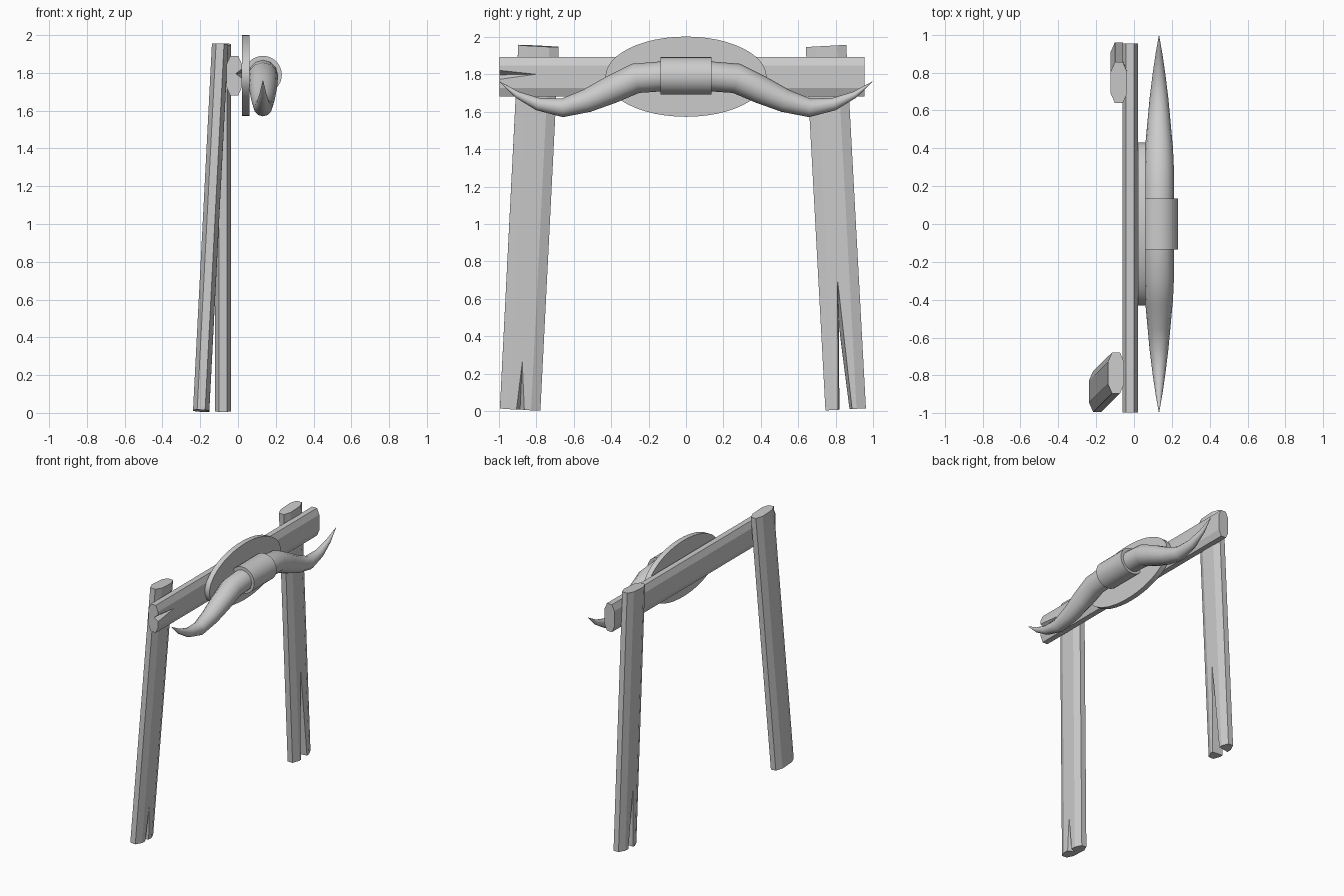
import bpy, bmesh, math
from mathutils import Vector

old = bpy.data.objects.get("Cube")
if old:
    bpy.data.objects.remove(old, do_unlink=True)

grey = bpy.data.materials.new("plain_grey")
grey.use_nodes = True
colour = (0.6, 0.6, 0.6, 1)
grey.diffuse_color = colour
grey.node_tree.nodes["Principled BSDF"].inputs["Base Color"].default_value = colour


def loft(name, rings, smooth=False):
    """Skin a list of vertex rings and cap both ends."""
    bm = bmesh.new()
    loops = [[bm.verts.new(p) for p in ring] for ring in rings]
    n = len(loops[0])
    for a, b in zip(loops, loops[1:]):
        for i in range(n):
            j = (i + 1) % n
            bm.faces.new((a[i], a[j], b[j], b[i]))
    bm.faces.new(loops[0])
    bm.faces.new(loops[-1])
    bmesh.ops.recalc_face_normals(bm, faces=bm.faces)
    mesh = bpy.data.meshes.new(name)
    bm.to_mesh(mesh)
    bm.free()
    mesh.materials.append(grey)
    obj = bpy.data.objects.new(name, mesh)
    bpy.context.collection.objects.link(obj)
    if smooth:
        bpy.ops.object.select_all(action='DESELECT')
        obj.select_set(True)
        bpy.context.view_layer.objects.active = obj
        bpy.ops.object.shade_smooth_by_angle(angle=math.radians(35))
    return obj


def plank_section(a, b, ca, cb):
    """Chamfered rectangle with half sizes a, b and chamfers ca, cb."""
    return [(a, b - cb), (a - ca, b), (ca - a, b), (-a, b - cb),
            (-a, cb - b), (ca - a, -b), (a - ca, -b), (a, cb - b)]


def ellipse(n, a, b):
    return [(a * math.cos(math.tau * i / n), b * math.sin(math.tau * i / n)) for i in range(n)]


def post(name, bottom, top):
    """Leaning plank whose ends are square to its axis."""
    bottom, top = Vector(bottom), Vector(top)
    lean = (top - bottom) / (top.z - bottom.z)
    section = plank_section(0.043, 0.108, 0.022, 0.05)
    return loft(name, [[c + Vector((u, v, -lean.x * u - lean.y * v)) for u, v in section]
                       for c in (bottom, top)])


def split(target, front, back):
    """Cut a wedge-shaped crack between two triangles."""
    cutter = loft("crack_cutter", [front, back])
    mod = target.modifiers.new("crack", 'BOOLEAN')
    mod.operation = 'DIFFERENCE'
    mod.solver = 'EXACT'
    mod.object = cutter
    bpy.context.view_layer.objects.active = target
    bpy.ops.object.modifier_apply(modifier=mod.name)
    bpy.data.objects.remove(cutter, do_unlink=True)


# Posts with cracked feet
right_post = post("right_post", (-0.195, -0.885, 0.011), (-0.095, -0.787, 1.95))
split(right_post,
      [(-0.13, -0.92, -0.03), (-0.13, -0.85, -0.03), (-0.13, -0.872, 0.3)],
      [(-0.2, -0.89, -0.03), (-0.2, -0.88, -0.03), (-0.2, -0.885, 0.02)])
left_post = post("left_post", (-0.08, 0.852, 0.011), (-0.08, 0.747, 1.95))
split(left_post,
      [(-0.02, 0.81, -0.03), (-0.02, 0.895, -0.03), (-0.02, 0.807, 0.75)],
      [(-0.14, 0.82, -0.03), (-0.14, 0.875, -0.03), (-0.14, 0.817, 0.42)])

# Crossbeam with a cracked end
section = plank_section(0.041, 0.105, 0.02, 0.045)
beam = loft("crossbeam", [[(-0.02 + u, y, 1.785 + v) for u, v in section] for y in (-0.995, 0.953)])
split(beam,
      [(0.03, -1.03, 1.83), (0.03, -0.75, 1.80), (0.03, -1.03, 1.76)],
      [(-0.01, -1.03, 1.80), (-0.01, -0.98, 1.796), (-0.01, -1.03, 1.79)])

# Oval backing plate
loft("oval_plate", [[(x, u, 1.786 + v) for u, v in ellipse(48, 0.43, 0.214)]
                    for x in (0.021, 0.06)], smooth=True)

# Centre wrap holding the horns
loft("centre_wrap", [[(0.132 + u, y, 1.79 + v) for u, v in ellipse(32, 0.1, 0.1)]
                     for y in (-0.135, 0.135)], smooth=True)

# Horns: centre line distance, height and radius
path = [(0.1, 1.79, 0.08), (0.27, 1.777, 0.08), (0.40, 1.716, 0.074), (0.53, 1.657, 0.062),
        (0.66, 1.62, 0.05), (0.79, 1.64, 0.034), (0.90, 1.69, 0.018), (0.995, 1.76, 0.001)]
for name, side in (("right_horn", -1), ("left_horn", 1)):
    rings = []
    for i, (y, z, r) in enumerate(path):
        y0, z0, _ = path[max(i - 1, 0)]
        y1, z1, _ = path[min(i + 1, len(path) - 1)]
        tilt = math.atan2(z1 - z0, y1 - y0)
        rings.append([(0.132 + u, side * (y - v * math.sin(tilt)), z + v * math.cos(tilt))
                      for u, v in ellipse(12, r, r)])
    loft(name, rings, smooth=True)
